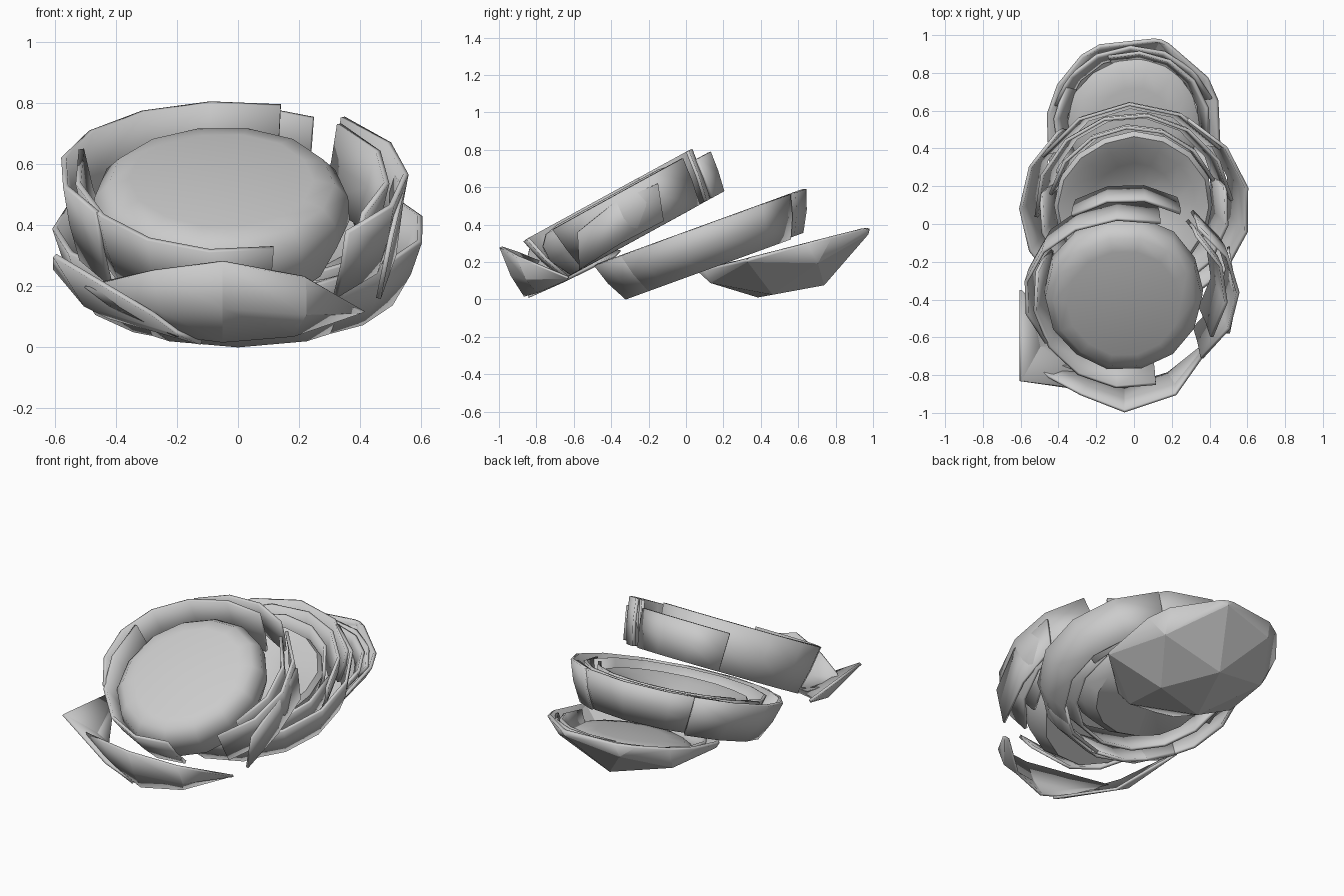
import bpy, bmesh, math, random
from mathutils import Matrix

random.seed(4)
if "Cube" in bpy.data.objects:
    bpy.data.objects.remove(bpy.data.objects["Cube"])

grey = bpy.data.materials.new("plain grey")
grey.use_nodes = True
grey.diffuse_color = (0.6, 0.6, 0.6, 1)
grey.node_tree.nodes["Principled BSDF"].inputs["Base Color"].default_value = (0.6, 0.6, 0.6, 1)


def spin(degrees, axis):
    return Matrix.Rotation(math.radians(degrees), 4, axis)


def frame(y, z, tilt, x=0.0):
    return Matrix.Translation((x, y, z)) @ spin(tilt, "X")


def finish(name, bm, matrix, angle=30, thick=0, offset=0):
    bmesh.ops.remove_doubles(bm, verts=bm.verts, dist=0.0005)
    bmesh.ops.recalc_face_normals(bm, faces=bm.faces)
    mesh = bpy.data.meshes.new(name)
    bm.to_mesh(mesh)
    bm.free()
    ob = bpy.data.objects.new(name, mesh)
    bpy.context.collection.objects.link(ob)
    ob.matrix_world = matrix
    mesh.materials.append(grey)
    if thick:
        mod = ob.modifiers.new("thickness", "SOLIDIFY")
        mod.thickness = thick
        mod.offset = offset
    bpy.ops.object.select_all(action="DESELECT")
    ob.select_set(True)
    bpy.context.view_layer.objects.active = ob
    bpy.ops.object.shade_smooth_by_angle(angle=math.radians(angle))


def skin(bm, rows):
    """Join rows of points into quads."""
    grid = [[bm.verts.new(p) for p in row] for row in rows]
    for a, b in zip(grid, grid[1:]):
        for i in range(len(a) - 1):
            bm.faces.new((a[i], a[i + 1], b[i + 1], b[i]))


def petal(name, matrix, start, end, ru, rv, depth, taper, top=0.0):
    """Curved shell piece, cut flat at the top and bottom of its slice."""
    n = max(3, round((end - start) / 26))
    rows = []
    for t in (0, 0.5, 1):
        k = 1 + (taper - 1) * t ** 1.4
        w = top - (depth + top) * t
        rows.append([])
        for i in range(n + 1):
            a = math.radians(start + (end - start) * i / n)
            rows[-1].append((ru * k * math.cos(a), rv * k * math.sin(a), w))
    bm = bmesh.new()
    skin(bm, rows)
    finish(name, bm, matrix, 28, 0.018)


def core(name, matrix, profile, sides, rv=1.0, u=0.0, v=0.0):
    """Solid turned from a radius and height profile, slightly uneven."""
    scale = [random.uniform(0.98, 1.02) for _ in range(sides)]
    rows = []
    for r, w in profile:
        row = [(u + r * s * math.cos(math.tau * i / sides),
                v + r * rv * s * math.sin(math.tau * i / sides), w) for i, s in enumerate(scale)]
        rows.append(row + row[:1])
    bm = bmesh.new()
    skin(bm, rows)
    bmesh.ops.dissolve_degenerate(bm, dist=0.0005, edges=bm.edges)
    finish(name, bm, matrix, 48)


def cap(name, matrix, radius, depth):
    """Faceted bowl cut from the bottom of a coarse sphere."""
    bm = bmesh.new()
    turn = spin(-11, "X") @ spin(-18, "Y") @ spin(-58, "Z")
    lift = Matrix.Translation((0, 0, radius - depth))
    bmesh.ops.create_icosphere(bm, subdivisions=2, radius=radius, matrix=lift @ turn)
    bmesh.ops.bisect_plane(bm, geom=bm.verts[:] + bm.edges[:] + bm.faces[:],
                           plane_co=(0, 0, 0), plane_no=(0, 0, 1), clear_outer=True)
    finish(name, bm, matrix, 12, 0.02, -1)


def shard(name, *rows):
    """Loose thin piece spanned between polylines."""
    bm = bmesh.new()
    skin(bm, rows)
    finish(name, bm, Matrix(), 25, 0.016)


# Upper front slice
upper = frame(-0.38, 0.58, 28.7, -0.03)
core("upper_core", upper,
     [(0, -0.01), (0.3, -0.01), (0.37, -0.025), (0.415, -0.075), (0.42, -0.16), (0.36, -0.28), (0, -0.28)],
     14, 1.07, -0.02, -0.05)
for args in (
        ("upper_front_petal", 165, 287, 0.5, 0.555, 0.28, 0.84),
        ("upper_left_petal", -32, 46, 0.52, 0.49, 0.28, 0.86, -0.02),
        ("upper_right_petal", 72, 218, 0.55, 0.465, 0.28, 0.9),
        ("upper_outer_left_petal", -48, 50, 0.58, 0.52, 0.28, 0.9, -0.02),
        ("upper_back_petal", 58, 125, 0.52, 0.55, 0.28, 0.93, -0.06)):
    petal(args[0], upper, *args[1:])

# Middle slice with a hollow core
middle = frame(0.08, 0.39, 20)
core("middle_core", middle,
     [(0, -0.18), (0.1, -0.165), (0.22, -0.11), (0.33, -0.05), (0.4, -0.03), (0.42, -0.06),
      (0.38, -0.15), (0.32, -0.215), (0, -0.215)], 16, 0.98)
for args in (
        ("middle_outer_left_petal", -88, 62, 0.61, 0.57, 0.225, 0.84),
        ("middle_outer_right_petal", 132, 276, 0.6, 0.58, 0.225, 0.84),
        ("middle_back_petal", 35, 150, 0.56, 0.59, 0.215, 0.84),
        ("middle_front_petal", 215, 325, 0.57, 0.6, 0.225, 0.84),
        ("middle_inner_back_petal", 5, 185, 0.52, 0.53, 0.2, 0.85),
        ("middle_inner_front_petal", 170, 375, 0.5, 0.5, 0.2, 0.85),
        ("middle_liner_petal", 20, 170, 0.45, 0.46, 0.18, 0.86)):
    petal(args[0], middle, *args[1:])

# Lower back slice, closed underneath by a faceted cap
lower = frame(0.52, 0.26, 14.3)
cap("lower_cap", lower, 0.625, 0.255)
core("lower_core", lower,
     [(0, -0.02), (0.2, -0.025), (0.3, -0.035), (0.35, -0.07), (0.33, -0.11), (0, -0.18)], 14)
for args in (
        ("lower_back_petal", 20, 165, 0.435, 0.43, 0.08, 0.85),
        ("lower_inner_petal", -10, 110, 0.4, 0.4, 0.08, 0.88),
        ("lower_side_petal", 150, 300, 0.42, 0.42, 0.08, 0.85)):
    petal(args[0], lower, *args[1:])

# Loose pieces hanging below the front
shard("front_loose_petal",
      [(-0.5, -0.78, 0.2), (-0.28, -0.9, 0.25), (-0.05, -0.99, 0.28), (0.22, -0.9, 0.23), (0.41, -0.63, 0.12)],
      [(-0.42, -0.76, 0.14), (-0.25, -0.86, 0.12), (-0.05, -0.93, 0.13), (0.22, -0.85, 0.11), (0.4, -0.63, 0.115)],
      [(-0.3, -0.74, 0.08), (-0.2, -0.81, 0.04), (-0.05, -0.86, 0.02), (0.18, -0.79, 0.04), (0.38, -0.63, 0.11)])
shard("right_loose_petal",
      [(-0.6, -0.35, 0.26), (-0.6, -0.83, 0.3), (-0.28, -0.875, 0.11)],
      [(-0.57, -0.38, 0.23), (-0.5, -0.65, 0.14), (-0.2, -0.84, 0.05)],
      [(-0.53, -0.45, 0.2), (-0.42, -0.65, 0.1), (-0.12, -0.84, 0.015)])
shard("left_loose_petal",
      [(0.5, -0.15, 0.62), (0.54, -0.38, 0.52), (0.5, -0.58, 0.36)],
      [(0.5, -0.12, 0.42), (0.51, -0.35, 0.3), (0.46, -0.57, 0.16)])
